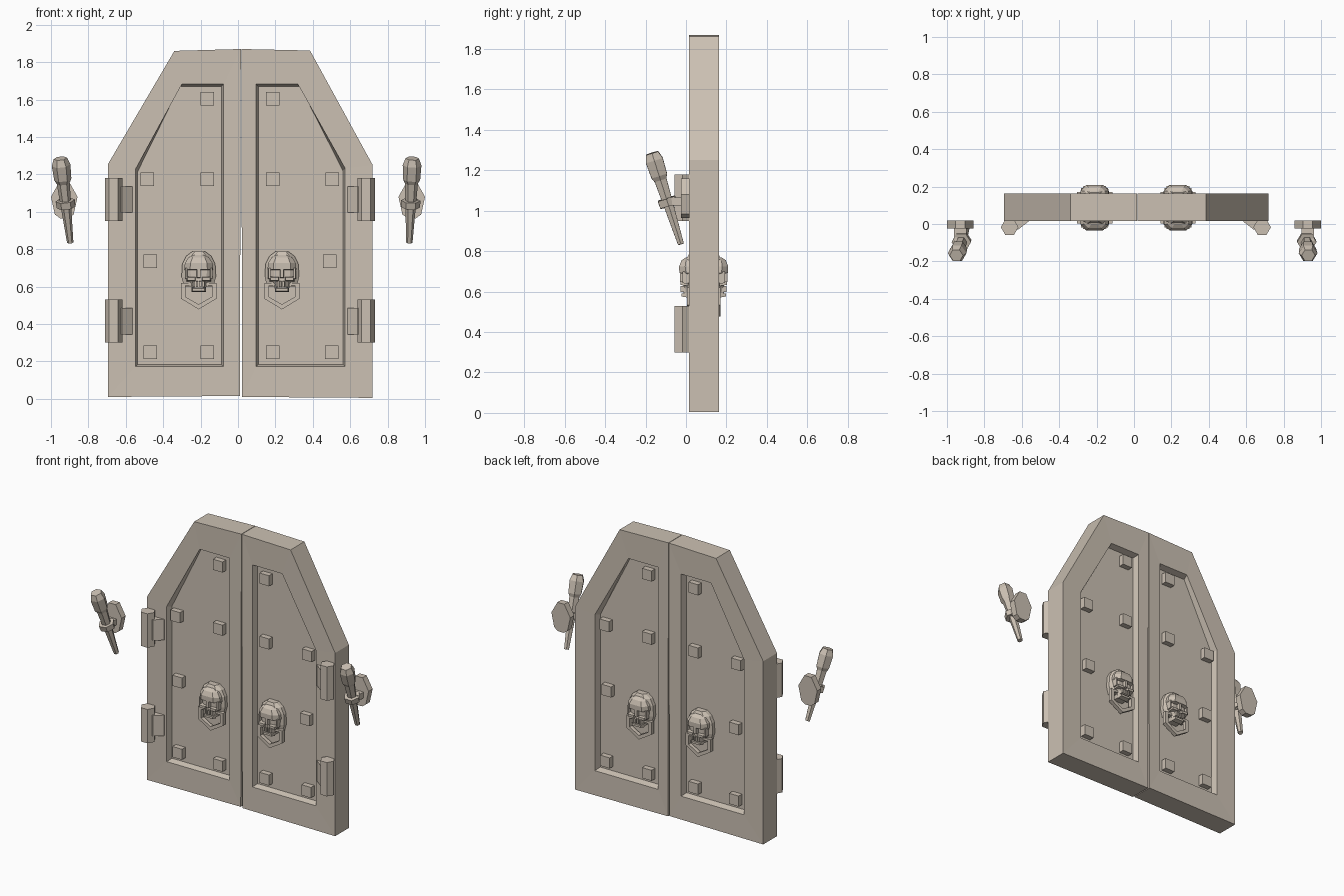
import bpy, bmesh, math
from mathutils import Vector

if "Cube" in bpy.data.objects:
    bpy.data.objects.remove(bpy.data.objects["Cube"])

stone = bpy.data.materials.new("warm_stone")
stone.diffuse_color = (0.60, 0.53, 0.45, 1)
stone.use_nodes = True
stone.node_tree.nodes["Principled BSDF"].inputs["Base Color"].default_value = stone.diffuse_color
MID = 0.0875  # middle of the door thickness


def loft(name, rings, both_sides=False, closed=False):
    """Skin a series of equal-length point rings; optionally mirror to the back of the door."""
    off = Vector((0, MID if both_sides else 0, 0))
    bm = bmesh.new()
    loops = [[bm.verts.new(Vector(p) - off) for p in r] for r in rings]
    n = len(loops[0])
    pairs = list(zip(loops, loops[1:]))
    if closed:
        pairs.append((loops[-1], loops[0]))
    for a, b in pairs:
        for i in range(n):
            j = (i + 1) % n
            bm.faces.new((a[i], a[j], b[j], b[i]))
    if not closed:
        bm.faces.new(loops[0])
        bm.faces.new(loops[-1])
    bmesh.ops.recalc_face_normals(bm, faces=bm.faces)
    me = bpy.data.meshes.new(name)
    bm.to_mesh(me)
    bm.free()
    me.materials.append(stone)
    ob = bpy.data.objects.new(name, me)
    ob.location = off
    bpy.context.collection.objects.link(ob)
    if both_sides:
        m = ob.modifiers.new("back_copy", 'MIRROR')
        m.use_axis = (False, True, False)
        m.use_mirror_merge = False
    return ob


def at_y(pts, y):
    return [(x, y, z) for x, z in pts]


def box(name, x0, x1, y0, y1, z0, z1, both=False, taper=0.0):
    """Block whose front (y0) face may be narrowed by taper."""
    t = taper
    front = [(x0 + t, z0 + t), (x1 - t, z0 + t), (x1 - t, z1 - t), (x0 + t, z1 - t)]
    back = [(x0, z0), (x1, z0), (x1, z1), (x0, z1)]
    return loft(name, [at_y(front, y0), at_y(back, y1)], both)


def tube(name, stations, sides, turn=0.0):
    """Faceted rod through (centre, radius) stations."""
    d = (Vector(stations[-1][0]) - Vector(stations[0][0])).normalized()
    u = d.cross(Vector((0, 1, 0))).normalized()
    v = d.cross(u)
    rings = []
    for c, r in stations:
        rings.append([Vector(c) + r * (u * math.cos(turn + k * math.tau / sides)
                                       + v * math.sin(turn + k * math.tau / sides))
                      for k in range(sides)])
    return loft(name, rings)


# Door leaves with a sunken panel on both sides
def leaf(name, outer, panel):
    cx = sum(p[0] for p in panel) / 5
    cz = sum(p[1] for p in panel) / 5
    inner = [(x - math.copysign(0.012, x - cx), z - math.copysign(0.012, z - cz)) for x, z in panel]
    loft(name, [at_y(inner, 0.055), at_y(panel, 0.017), at_y(outer, 0.015),
                at_y(outer, 0.163), at_y(panel, 0.161), at_y(inner, 0.12)])


leaf("left_door_leaf",
     [(-0.695, 0.01), (0.010, 0.015), (0.015, 1.87), (-0.34, 1.86), (-0.695, 1.255)],
     [(-0.548, 0.172), (-0.077, 0.172), (-0.077, 1.682), (-0.30, 1.682), (-0.548, 1.228)])
leaf("right_door_leaf",
     [(0.72, 0.005), (0.022, 0.01), (0.018, 1.87), (0.385, 1.862), (0.72, 1.25)],
     [(0.573, 0.172), (0.097, 0.172), (0.097, 1.682), (0.32, 1.682), (0.573, 1.232)])

# Square studs
for x, z in [(-0.165, 1.605), (-0.485, 1.175), (-0.165, 1.175), (-0.47, 0.735), (-0.47, 0.25),
             (-0.165, 0.25), (0.185, 1.605), (0.185, 1.175), (0.505, 1.175), (0.49, 0.735),
             (0.185, 0.25), (0.5, 0.25)]:
    box("stud", x - 0.036, x + 0.036, 0.018, 0.062, z - 0.036, z + 0.036, True)

# Hinges: six-sided barrel with a leaf plate
for s, cx in ((-1, -0.665), (1, 0.685)):
    for z0 in (0.30, 0.95):
        tube("hinge_barrel", [((cx, -0.017, z0), 0.047), ((cx, -0.017, z0 + 0.23), 0.047)], 6)
        prof = [(cx, -0.03), (cx - s * 0.045, -0.03), (cx - s * 0.10, 0.012),
                (cx - s * 0.10, 0.03), (cx, 0.03)]
        loft("hinge_plate", [[(x, y, z) for x, y in prof] for z in (z0 + 0.045, z0 + 0.185)])


# Skull knockers
def section(cx, z, w, yf, ymid):
    return [(cx - w, 0.06, z), (cx - w, ymid, z), (cx - 0.6 * w, yf, z),
            (cx + 0.6 * w, yf, z), (cx + w, ymid, z), (cx + w, 0.06, z)]


def skull(cx):
    # hood behind the head
    loft("skull_hood", [section(cx, z, w, yf, 0.03) for z, w, yf in
                        ((0.60, 0.078, 0.012), (0.65, 0.092, 0.005), (0.72, 0.088, 0.0),
                         (0.762, 0.068, 0.002), (0.787, 0.035, 0.015))], True)
    # cranium and recessed face
    loft("skull_head", [section(cx, z, w, yf, ym) for z, w, yf, ym in
                        ((0.575, 0.035, -0.012, 0.01), (0.62, 0.045, -0.012, 0.01),
                         (0.645, 0.068, -0.008, 0.01), (0.688, 0.074, -0.008, 0.005),
                         (0.692, 0.077, -0.033, 0.0), (0.725, 0.074, -0.034, -0.004),
                         (0.755, 0.055, -0.022, 0.0), (0.77, 0.030, 0.0, 0.015))], True)
    # nose bridge, cheekbones, jaw and teeth
    box("nose_bridge", cx - 0.012, cx + 0.012, -0.03, 0.01, 0.645, 0.70, True, 0.003)
    for s in (-1, 1):
        a, b = sorted((cx + s * 0.014, cx + s * 0.066))
        box("cheekbone", a, b, -0.028, 0.01, 0.628, 0.654, True, 0.005)
        a, b = sorted((cx + s * 0.060, cx + s * 0.074))
        box("eye_rim", a, b, -0.018, 0.01, 0.64, 0.70, True, 0.002)
        for k in (0, 1):
            tx = cx + s * (0.009 + 0.017 * k)
            box("tooth", tx - 0.007, tx + 0.007, -0.026, 0.0, 0.596, 0.63, True, 0.002)
    box("jaw", cx - 0.038, cx + 0.038, -0.022, 0.01, 0.57, 0.596, True, 0.006)
    # pointed knocker ring
    out = [(-0.094, 0.62), (-0.094, 0.535), (0, 0.478), (0.094, 0.535), (0.094, 0.62)]
    inn = [(-0.070, 0.605), (-0.070, 0.545), (0, 0.505), (0.070, 0.545), (0.070, 0.605)]
    out = [(cx + x, z) for x, z in out]
    inn = [(cx + x, z) for x, z in inn]
    loft("knocker_ring", [at_y(out, 0.004), at_y(out, 0.03), at_y(inn, 0.03), at_y(inn, 0.004)],
         True, closed=True)


skull(-0.21)
skull(0.235)


# Wall torches
def torch(px, bottom, top):
    b, t = Vector(bottom), Vector(top)
    plate = [(-0.026, 1.16), (0.026, 1.16), (0.071, 1.08), (0.05, 0.985),
             (0.022, 0.965), (-0.022, 0.965), (-0.05, 0.985), (-0.071, 1.08)]
    plate = [(px + x, z) for x, z in plate]
    loft("torch_wall_plate", [at_y(plate, -0.025), at_y(plate, 0.018)])
    grip = b.lerp(t, 0.46)
    box("torch_arm", px - 0.033, px + 0.033, grip.y, -0.02, 1.025, 1.065)
    tube("torch_collar", [(b.lerp(t, 0.42), 0.05), (b.lerp(t, 0.50), 0.052)], 6)
    tube("torch_shaft", [(b, 0.017), (b.lerp(t, 0.75), 0.036)], 6)
    tube("torch_head", [(b.lerp(t, f), r) for f, r in
                        ((0.70, 0.034), (0.75, 0.046), (0.92, 0.050), (0.965, 0.042), (1.0, 0.036))], 6)


torch(-0.929, (-0.897, -0.025, 0.835), (-0.950, -0.168, 1.285))
torch(0.929, (0.916, -0.025, 0.835), (0.932, -0.168, 1.285))
